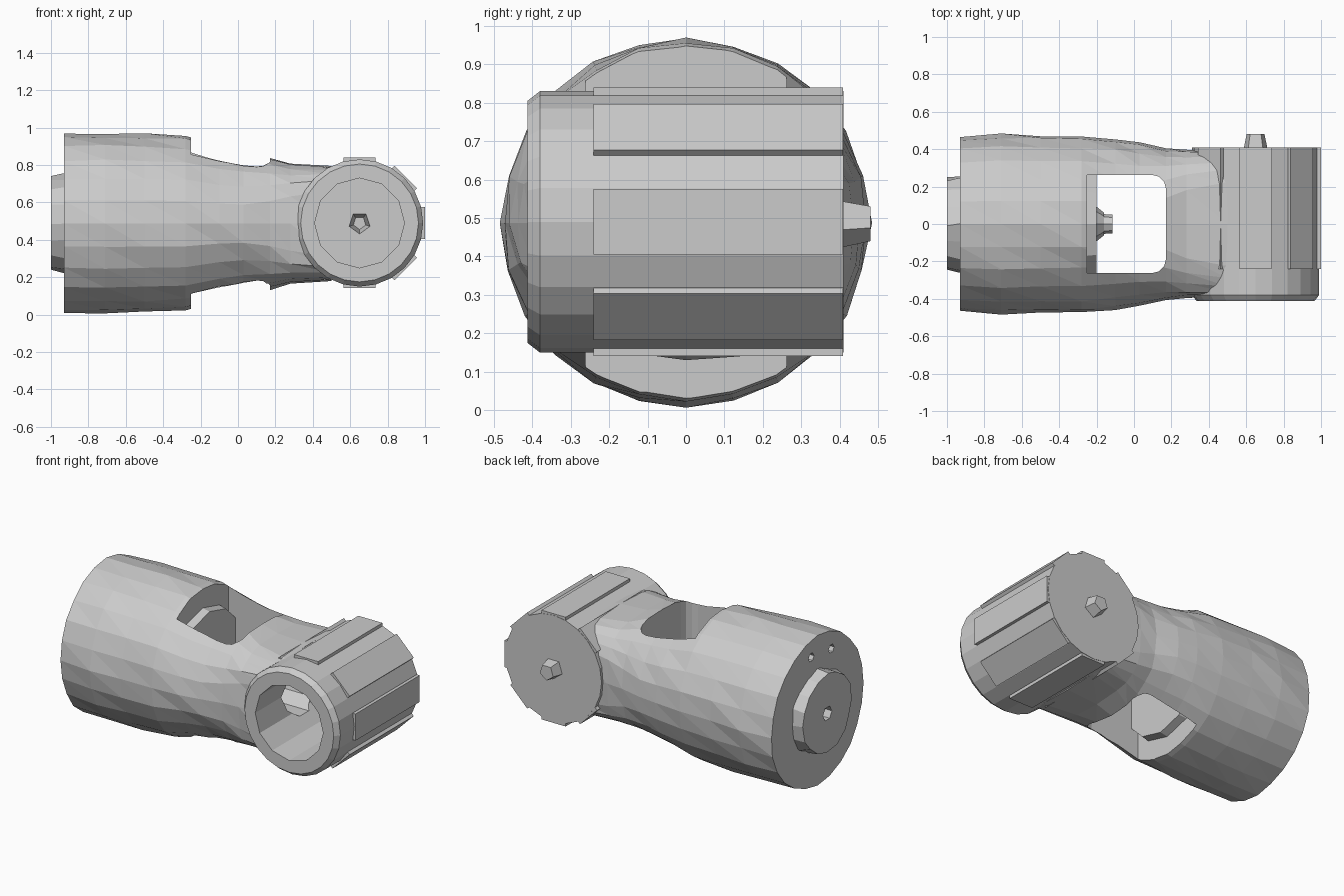
import bpy, bmesh, math, random
from mathutils import Matrix, Vector

if "Cube" in bpy.data.objects:
    bpy.data.objects.remove(bpy.data.objects["Cube"])

random.seed(4)
ZC = 0.487          # height of the main axis
DX = 0.65           # x of the cross drum axis


def finish(bm, name):
    bmesh.ops.recalc_face_normals(bm, faces=bm.faces)
    me = bpy.data.meshes.new(name)
    bm.to_mesh(me)
    bm.free()
    ob = bpy.data.objects.new(name, me)
    bpy.context.collection.objects.link(ob)
    return ob


def cyl(name, axis, a, b, r1, r2, sides, u=0.0, z=ZC, jitter=0.0):
    """Cylinder or cone from a to b along axis; u is the other horizontal coordinate."""
    bm = bmesh.new()
    if axis == 'X':
        m = Matrix.Translation(((a + b) / 2, u, z)) @ Matrix.Rotation(math.pi / 2, 4, 'Y')
    else:
        m = Matrix.Translation((u, (a + b) / 2, z)) @ Matrix.Rotation(-math.pi / 2, 4, 'X')
    bmesh.ops.create_cone(bm, cap_ends=True, segments=sides, radius1=r1, radius2=r2,
                          depth=b - a, matrix=m)
    for v in bm.verts:
        v.co.z += random.uniform(-jitter, jitter)
        v.co.y += random.uniform(-jitter, jitter)
    return finish(bm, name)


def box(name, lo, hi):
    bm = bmesh.new()
    lo, hi = Vector(lo), Vector(hi)
    m = Matrix.Translation((lo + hi) / 2) @ Matrix.Diagonal((*(hi - lo), 1))
    bmesh.ops.create_cube(bm, size=1, matrix=m)
    return finish(bm, name)


def boolean(target, tool, op):
    tool.hide_render = True
    mod = target.modifiers.new(op, 'BOOLEAN')
    mod.operation, mod.solver, mod.object = op, 'EXACT', tool
    bpy.context.view_layer.objects.active = target
    bpy.ops.object.modifier_apply(modifier=mod.name)
    bpy.data.objects.remove(tool)


def loft(name, sections, sides):
    """Superellipse rings along x: (x, y radius, z radius, exponent)."""
    bm = bmesh.new()
    rings = []
    for x, ry, rz, n in sections:
        ring = []
        for i in range(sides):
            t = 2 * math.pi * i / sides
            c, s = math.cos(t), math.sin(t)
            k = 1 + random.uniform(-0.014, 0.014)
            y = ry * k * math.copysign(abs(c) ** (2 / n), c)
            z = rz * k * math.copysign(abs(s) ** (2 / n), s)
            ring.append(bm.verts.new((x, y, ZC + z)))
        rings.append(ring)
    for p, q in zip(rings, rings[1:]):
        for i in range(sides):
            j = (i + 1) % sides
            bm.faces.new((p[i], p[j], q[j]))
            bm.faces.new((p[i], q[j], q[i]))
    bm.faces.new(rings[0])
    bm.faces.new(rings[-1])
    return finish(bm, name)


# Motor barrel tapering into the flattened neck
body = loft('motor_housing', [
    (-0.93, 0.468, 0.475, 2), (-0.71, 0.479, 0.479, 2), (-0.5, 0.475, 0.476, 2),
    (-0.28, 0.472, 0.465, 2), (-0.1, 0.458, 0.418, 2), (0.03, 0.44, 0.395, 2),
    (0.17, 0.405, 0.352, 2.5), (0.28, 0.392, 0.318, 3.5), (0.5, 0.385, 0.305, 5)], 24)

# Cross drum: profile revolved about the y axis
drum = cyl('cross_drum', 'Y', -0.38, 0.41, 0.34, 0.34, 24, u=DX, z=0.49)
boolean(drum, cyl('drum_front_lip', 'Y', -0.412, -0.38, 0.315, 0.34, 24, u=DX, z=0.49), 'UNION')

# Raised ribs around the drum, flush at the back
for i in range(-3, 4):
    rib = box('rib', (0.28, -0.24, -0.085), (0.349, 0.408, 0.085))
    rib.data.transform(Matrix.Translation((DX, 0, 0.49)) @ Matrix.Rotation(i * math.pi / 4, 4, 'Y'))
    boolean(drum, rib, 'UNION')
boolean(body, drum, 'UNION')

# Window through the neck, with rounded corners at the drum end
win = box('window_cutter', (-0.25, -0.262, -0.3), (0.17, 0.262, 1.3))
bm = bmesh.new()
bm.from_mesh(win.data)
edges = [e for e in bm.edges if all(v.co.x > 0 for v in e.verts)
         and abs(e.verts[0].co.z - e.verts[1].co.z) > 1]
bmesh.ops.bevel(bm, geom=edges, offset=0.07, segments=3, profile=0.5, affect='EDGES')
bm.to_mesh(win.data)
bm.free()
boolean(body, win, 'DIFFERENCE')

# Drum cavity, and the shaft bore joining it to the window
boolean(body, cyl('cavity_cutter', 'Y', -0.6, 0.35, 0.24, 0.24, 12, u=DX, z=0.49), 'DIFFERENCE')
boolean(body, cyl('bore_cutter', 'X', 0.05, 0.6, 0.15, 0.15, 10), 'DIFFERENCE')

# Hollow output pin on the back of the drum
boolean(body, cyl('output_pin', 'Y', 0.38, 0.48, 0.072, 0.05, 5, u=DX, z=0.49), 'UNION')
boolean(body, cyl('pin_cutter', 'Y', 0.3, 0.45, 0.07, 0.035, 5, u=DX, z=0.49), 'DIFFERENCE')

# Screw holes in the barrel end
for a in (80, 112):
    a = math.radians(a)
    boolean(body, cyl('screw_cutter', 'X', -1.1, -0.85, 0.028, 0.028, 6,
                      u=0.37 * math.cos(a), z=ZC + 0.37 * math.sin(a)), 'DIFFERENCE')

# End cap with a recessed centre
cap = cyl('end_cap', 'X', -1.0, -0.9, 0.245, 0.265, 16, jitter=0.012)
boolean(cap, cyl('cap_cutter', 'X', -1.1, -0.95, 0.045, 0.045, 6), 'DIFFERENCE')

# Motor face plate and shaft inside the window
boolean(cyl('motor_face', 'X', -0.3, -0.2, 0.35, 0.33, 12),
        box('face_trim', (-0.4, -0.27, 0), (0, 0.27, 1)), 'INTERSECT')
cyl('shaft_collar', 'X', -0.21, -0.16, 0.1, 0.06, 8)
cyl('motor_shaft', 'X', -0.2, -0.115, 0.055, 0.05, 8)
